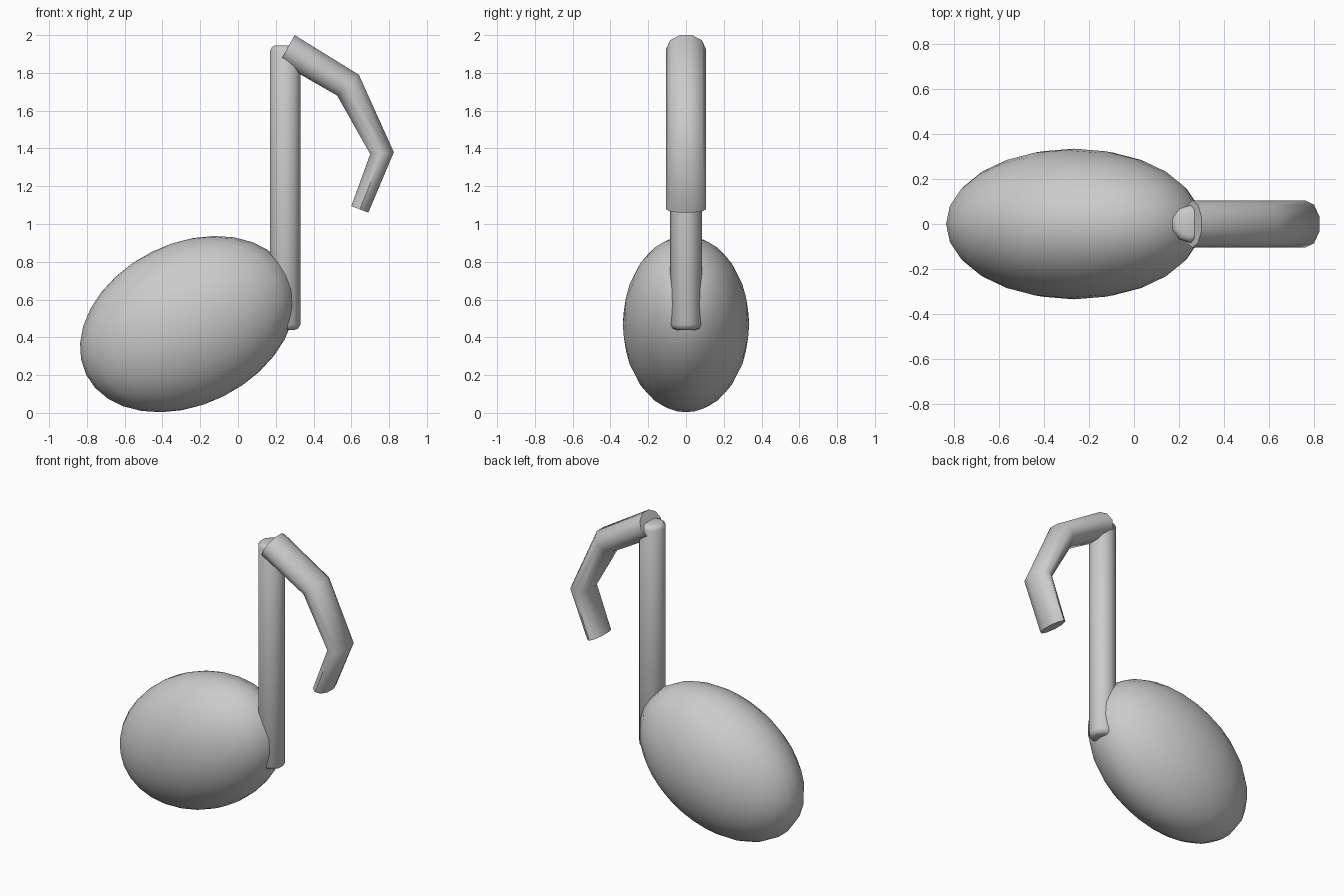
import bpy, bmesh, math
from mathutils import Vector, Matrix

if "Cube" in bpy.data.objects:
    bpy.data.objects.remove(bpy.data.objects["Cube"], do_unlink=True)

# Single grey material
grey = bpy.data.materials.new("plain grey")
grey.use_nodes = True
colour = (0.6, 0.6, 0.6, 1)
grey.diffuse_color = colour
grey.node_tree.nodes["Principled BSDF"].inputs["Base Color"].default_value = colour


def finish(bm, name, angle):
    """Turn a bmesh into a smooth-shaded grey object."""
    bmesh.ops.recalc_face_normals(bm, faces=bm.faces)
    mesh = bpy.data.meshes.new(name)
    bm.to_mesh(mesh)
    bm.free()
    mesh.materials.append(grey)
    obj = bpy.data.objects.new(name, mesh)
    bpy.context.collection.objects.link(obj)
    bpy.ops.object.select_all(action="DESELECT")
    obj.select_set(True)
    bpy.context.view_layer.objects.active = obj
    bpy.ops.object.shade_smooth_by_angle(angle=math.radians(angle))
    return obj


def tube(rings, sides=10):
    """Skin rings of (centre, in-plane radius vector, depth radius)."""
    bm = bmesh.new()
    loops = []
    for centre, radius, depth in rings:
        loop = []
        for i in range(sides):
            a = 2 * math.pi * (i + 0.5) / sides
            offset = Vector(radius) * math.cos(a) + Vector((0, depth, 0)) * math.sin(a)
            loop.append(bm.verts.new(Vector(centre) + offset))
        loops.append(loop)
    for low, high in zip(loops, loops[1:]):
        for i in range(sides):
            j = (i + 1) % sides
            bm.faces.new((low[i], low[j], high[j], high[i]))
    bm.faces.new(loops[0])
    bm.faces.new(loops[-1])
    return bm


# Note head: tilted ellipsoid
bm = bmesh.new()
bmesh.ops.create_uvsphere(bm, u_segments=24, v_segments=16, radius=1)
bm.transform(Matrix.Translation((-0.267, 0, 0.47))
             @ Matrix.Rotation(math.radians(-26.5), 4, "Y")
             @ Matrix.Diagonal((0.6, 0.335, 0.427, 1)))
finish(bm, "note_head", 60)

# Stem: upright rod with rounded ends
profile = [(0.44, 0.055), (0.447, 0.073), (0.467, 0.084),
           (1.918, 0.084), (1.938, 0.073), (1.945, 0.055)]
finish(tube([((0.25, 0, z), (r, 0, 0), r) for z, r in profile]), "stem", 50)

# Flag: bent tube that thins in the front plane, set by outer and inner corners
corners = [((0.30, 2.0), (0.22, 1.855)), ((0.64, 1.79), (0.525, 1.68)),
           ((0.825, 1.38), (0.70, 1.37)), ((0.69, 1.06), (0.60, 1.095))]
rings = []
for outer, inner in corners:
    o = Vector((outer[0], 0, outer[1]))
    i = Vector((inner[0], 0, inner[1]))
    rings.append(((o + i) / 2, (o - i) / 2 / math.cos(math.pi / 10), 0.105))
finish(tube(rings), "flag", 60)
